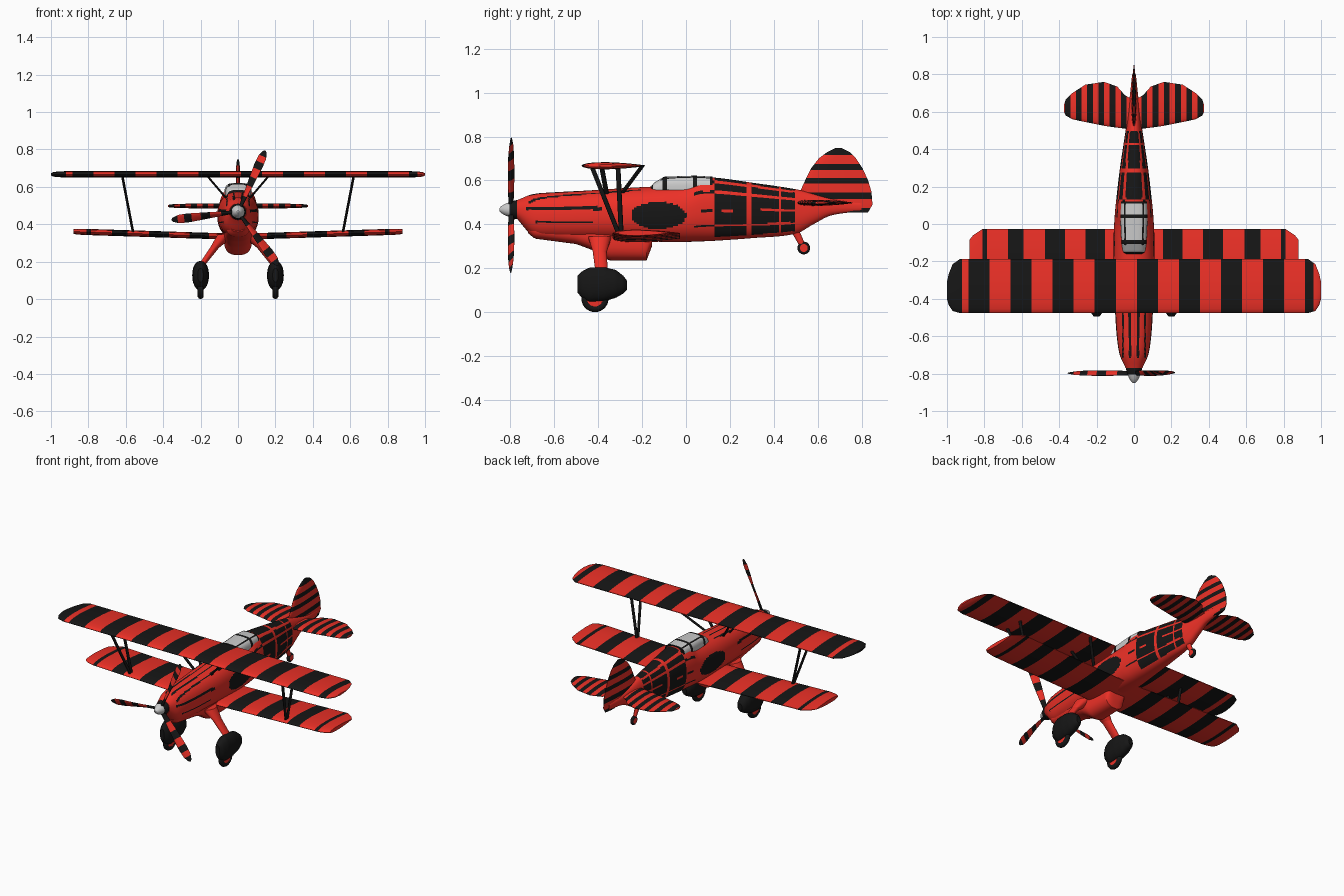
import bpy, bmesh
from math import sin, cos, pi, radians, sqrt, copysign
from mathutils import Vector

if "Cube" in bpy.data.objects:
    bpy.data.objects.remove(bpy.data.objects["Cube"])

# colours
MATS = []
for n, c in (("red", (0.85, 0.03, 0.02, 1)), ("black", (0.008, 0.008, 0.008, 1)),
             ("glass_grey", (0.6, 0.6, 0.6, 1))):
    m = bpy.data.materials.new(n)
    m.diffuse_color = c
    m.use_nodes = True
    m.node_tree.nodes["Principled BSDF"].inputs["Base Color"].default_value = m.diffuse_color
    MATS.append(m)
RED, BLACK, GREY = 0, 1, 2


def loft(name, rings, paint, angle=35):
    """Skin closed rings, cap the ends, colour each face by its centre."""
    bm = bmesh.new()
    vs = [[bm.verts.new(p) for p in r] for r in rings]
    n = len(vs[0])
    for a, b in zip(vs, vs[1:]):
        for j in range(n):
            bm.faces.new((a[j], a[(j + 1) % n], b[(j + 1) % n], b[j]))
    bm.faces.new(vs[0])
    bm.faces.new(vs[-1])
    bmesh.ops.recalc_face_normals(bm, faces=bm.faces)
    for f in bm.faces:
        f.smooth = True
        f.material_index = paint(f.calc_center_median()) if callable(paint) else paint
    me = bpy.data.meshes.new(name)
    bm.to_mesh(me)
    bm.free()
    for m in MATS:
        me.materials.append(m)
    me.set_sharp_from_angle(angle=radians(angle))
    ob = bpy.data.objects.new(name, me)
    bpy.context.collection.objects.link(ob)
    return ob


def sample(rows, t, smooth=False):
    for i in range(len(rows) - 1):
        a, b = rows[i], rows[i + 1]
        if t <= b[0] or i == len(rows) - 2:
            break
    h = b[0] - a[0]
    u = min(max((t - a[0]) / h, 0), 1)
    if not smooth:
        return [p + (q - p) * u for p, q in zip(a[1:], b[1:])]
    z, w = rows[max(i - 1, 0)], rows[min(i + 2, len(rows) - 1)]
    out = []
    for k in range(1, len(a)):
        m0 = (b[k] - z[k]) / (b[0] - z[0]) * h
        m1 = (w[k] - a[k]) / (w[0] - a[0]) * h
        out.append((2*u**3 - 3*u*u + 1) * a[k] + (u**3 - 2*u*u + u) * m0
                   + (3*u*u - 2*u**3) * b[k] + (u**3 - u*u) * m1)
    return out


def body(name, rows, paint, p=2.0, steps=40, n=32, x0=0, smooth=True, angle=35):
    """Superellipse body along y; rows are y, top, bottom, half width."""
    pw = lambda v: copysign(abs(v) ** (2 / p), v)
    rings = []
    for i in range(steps + 1):
        y = rows[0][0] + (rows[-1][0] - rows[0][0]) * i / steps
        t, b, w = sample(rows, y, smooth)
        rings.append([(x0 + w * pw(cos(2*pi*j/n)), y, (t+b)/2 + (t-b)/2 * pw(sin(2*pi*j/n)))
                      for j in range(n)])
    return loft(name, rings, paint, angle)


def foil(name, rows, edges, place, paint):
    """Aerofoil surface; rows are span, leading, trailing, half thickness."""
    cuts = sorted({r[0] for r in rows} | {e for e in edges if rows[0][0] < e < rows[-1][0]})
    us = [0, .02, .08, .2, .4, .65, .85, 1]
    f = lambda u: sqrt(u) * (1 - u) * 2.6 + 0.12 * u
    rings = []
    for s in cuts:
        a, b, h = sample(rows, s)
        up = [place(s, a + (b - a) * u, h * f(u)) for u in us]
        dn = [place(s, a + (b - a) * u, -h * f(u)) for u in us[-1:0:-1]]
        rings.append(up + dn)
    return loft(name, rings, paint)


def rod(name, a, b, ra, rb, mat, n=12):
    rings = [[(q[0] + r[0] * cos(2*pi*j/n), q[1] + r[1] * sin(2*pi*j/n), q[2]) for j in range(n)]
             for q, r in ((a, ra), (b, rb))]
    return loft(name, rings, mat)


def band(v, edges, start=0):
    return (sum(v > e for e in edges) + start) % 2


def both(rows):
    return [(-r[0],) + r[1:] for r in reversed(rows)] + [r for r in rows if r[0] > 0]


# fuselage
HULL = [(-.77, .51, .425, .045), (-.70, .537, .35, .076), (-.6, .546, .333, .092),
        (-.45, .554, .328, .102), (-.25, .567, .325, .11), (-.1, .575, .32, .11),
        (-.0, .585, .32, .106), (.06, .61, .322, .102), (.13, .613, .325, .095), (.3, .59, .337, .075),
        (.5, .56, .357, .045), (.58, .54, .40, .035), (.66, .52, .44, .025), (.8, .50, .46, .01)]


def hull_paint(c):
    x, y, z = abs(c.x), c.y, c.z
    top, bot, w = sample(HULL, y)
    t = (z - bot) / (top - bot)
    line = min(abs(t - k) for k in (.24, .5, .77, .94)) < .022
    if .13 < y < .5:
        return RED if line or t < .06 or abs(y - .285) < .008 or abs(y - .43) < .008 else BLACK
    if .04 < y <= .13:
        return BLACK if line else RED
    if ((y + .125) / .125) ** 2 + ((z - .44) / .062) ** 2 < 1:
        return BLACK
    if (-.73 < y < -.38 and abs(z - .473) < .008) or (-.69 < y < -.42 and abs(z - .41) < .004):
        return BLACK
    if -.72 < y < -.2 and t > .6 and (.015 < x < .028 or .055 < x < .063):
        return BLACK
    return RED


body("fuselage", HULL, hull_paint, 2.3, 150, 96)
body("chin_cowl", [(-.72, .42, .36, .04), (-.69, .43, .335, .06), (-.5, .42, .31, .07),
                   (-.42, .42, .28, .075), (-.35, .4, .235, .075), (-.18, .4, .235, .068),
                   (-.155, .4, .30, .06)], RED, 2.6, 45, 32, smooth=False)


# canopy with frames
def canopy_paint(c):
    frame = abs(c.y + .095) < .01 or abs(c.y - .04) < .01 or c.y > .108 or c.y < -.15
    return BLACK if frame or c.z < .552 or .043 < abs(c.x) < .053 and c.z > .6 else GREY


body("canopy", [(-.165, .565, .5, .05), (-.145, .59, .5, .06), (-.1, .617, .5, .067),
                (.04, .622, .5, .073), (.12, .617, .5, .07)], canopy_paint, 3.2, 58, 64, smooth=False)

# wings
ue = [.015 + .1125 * k for k in range(-8, 9)] + [-.92, .96]
ue.sort()
foil("upper_wing", both([(0, -.476, -.187, .016), (.93, -.476, -.187, .016), (.97, -.465, -.215, .014),
                         (.99, -.435, -.265, .011), (1.0, -.40, -.31, .006)]),
     ue, lambda s, c, h: (s, c, .667 + h), lambda c: band(c.x, ue, 1))
le = [.155, .26, .37, .475, .59, .675, .785, .81]
foil("lower_wing", both([(0, -.335, -.027, .016), (.81, -.335, -.027, .016), (.86, -.325, -.06, .015),
                         (.88, -.31, -.085, .012)]),
     le + [-e for e in le], lambda s, c, h: (s, c, .333 + .032 * abs(s) + h),
     lambda c: band(abs(c.x), le))

# tail surfaces
te = [.04 + .03 * k for k in range(12)]
foil("tailplane", both([(0, .5, .66, .013), (.05, .51, .69, .013), (.09, .515, .735, .013),
                        (.16, .525, .76, .013), (.26, .545, .745, .012), (.33, .56, .70, .01),
                        (.365, .58, .665, .008), (.375, .6, .635, .004)]),
     te + [-e for e in te], lambda s, c, h: (s, c, .498 + h), lambda c: band(abs(c.x), te))
fe = [.475, .515, .545, .585, .612, .648, .675, .715]
foil("fin", [(.455, .72, .83, .01), (.49, .6, .85, .013), (.55, .52, .845, .013), (.6, .543, .83, .012),
             (.655, .57, .805, .011), (.7, .605, .775, .01), (.73, .645, .745, .008), (.747, .68, .71, .004)],
     fe, lambda s, c, h: (h, c, s), lambda c: band(c.z, fe, 1))

# spinner and propeller blades
n = 24
loft("spinner", [[(r * cos(2*pi*j/n), y, .467 + r * sin(2*pi*j/n)) for j in range(n)]
                 for y, r in ((-.85, .006), (-.843, .015), (-.825, .026), (-.805, .034), (-.78, .042), (-.76, .045))],
     lambda c: GREY if c.y < -.806 else BLACK)
pe = [.09, .15, .2, .25, .29, .325]


def blade_point(s, c, h):
    t = radians(60 - 120 * s)
    return (s, h * cos(t) + c * sin(t), c * cos(t) - h * sin(t))


for i, a in enumerate((66, 187, 307)):
    b = foil(f"propeller_blade_{i+1}", [(.02, -.012, .012, .008), (.09, -.017, .017, .007),
             (.18, -.023, .023, .005), (.27, -.027, .027, .004), (.32, -.024, .024, .003),
             (.35, -.012, .012, .002), (.358, -.004, .004, .001)], pe, blade_point,
             lambda c: band(c.x, pe, 1))
    b.location = (0, -.797, .467)
    b.rotation_euler = (0, -radians(a), 0)


# wheels
def wheel(name, loc, R, r, w):
    bpy.ops.mesh.primitive_torus_add(location=loc, rotation=(0, pi/2, 0), major_radius=R,
                                     minor_radius=r, major_segments=28, minor_segments=10)
    o = bpy.context.object
    o.name = name + "_tyre"
    o.data.materials.append(MATS[BLACK])
    o.data.polygons.foreach_set("use_smooth", [True] * len(o.data.polygons))
    bpy.ops.mesh.primitive_cylinder_add(vertices=24, radius=R, depth=w, location=loc, rotation=(0, pi/2, 0))
    o = bpy.context.object
    o.name = name + "_hub"
    o.data.materials.append(MATS[RED])


SPAT = [(-.495, .165, .09, .015), (-.475, .185, .065, .03), (-.44, .203, .045, .041), (-.37, .204, .05, .045),
        (-.32, .192, .065, .041), (-.285, .165, .085, .03), (-.27, .145, .1, .014)]
for s, side in ((-1, "left"), (1, "right")):
    # landing gear
    body(f"{side}_wheel_spat", SPAT, BLACK, 2.2, 30, 24, .2 * s, smooth=False)
    wheel(f"{side}_wheel", (.2 * s, -.415, .062), .046, .016, .024)
    rod(f"{side}_gear_leg", (.125 * s, -.393, .275), (.192 * s, -.385, .185), (.024, .032), (.018, .028), RED, 20)
    rod(f"{side}_gear_fairing", (.06 * s, -.393, .345), (.125 * s, -.393, .275), (.05, .055), (.024, .032), RED, 20)
    # wing struts
    for k, a, b in (("front_wing_strut", (.62, -.43, .665), (.56, -.305, .352)),
                    ("rear_wing_strut", (.62, -.31, .665), (.56, -.295, .352)),
                    ("front_cabin_strut", (.17, -.385, .665), (.055, -.36, .53)),
                    ("rear_cabin_strut", (.17, -.2, .665), (.055, -.3, .53))):
        rod(f"{side}_{k}", (a[0] * s, a[1], a[2]), (b[0] * s, b[1], b[2]), (.007, .011), (.007, .011), BLACK)

# tail wheel
rod("tail_wheel_leg", (0, .495, .375), (0, .535, .295), (.014, .02), (.009, .014), RED)
wheel("tail_wheel", (0, .537, .292), .018, .011, .022)
